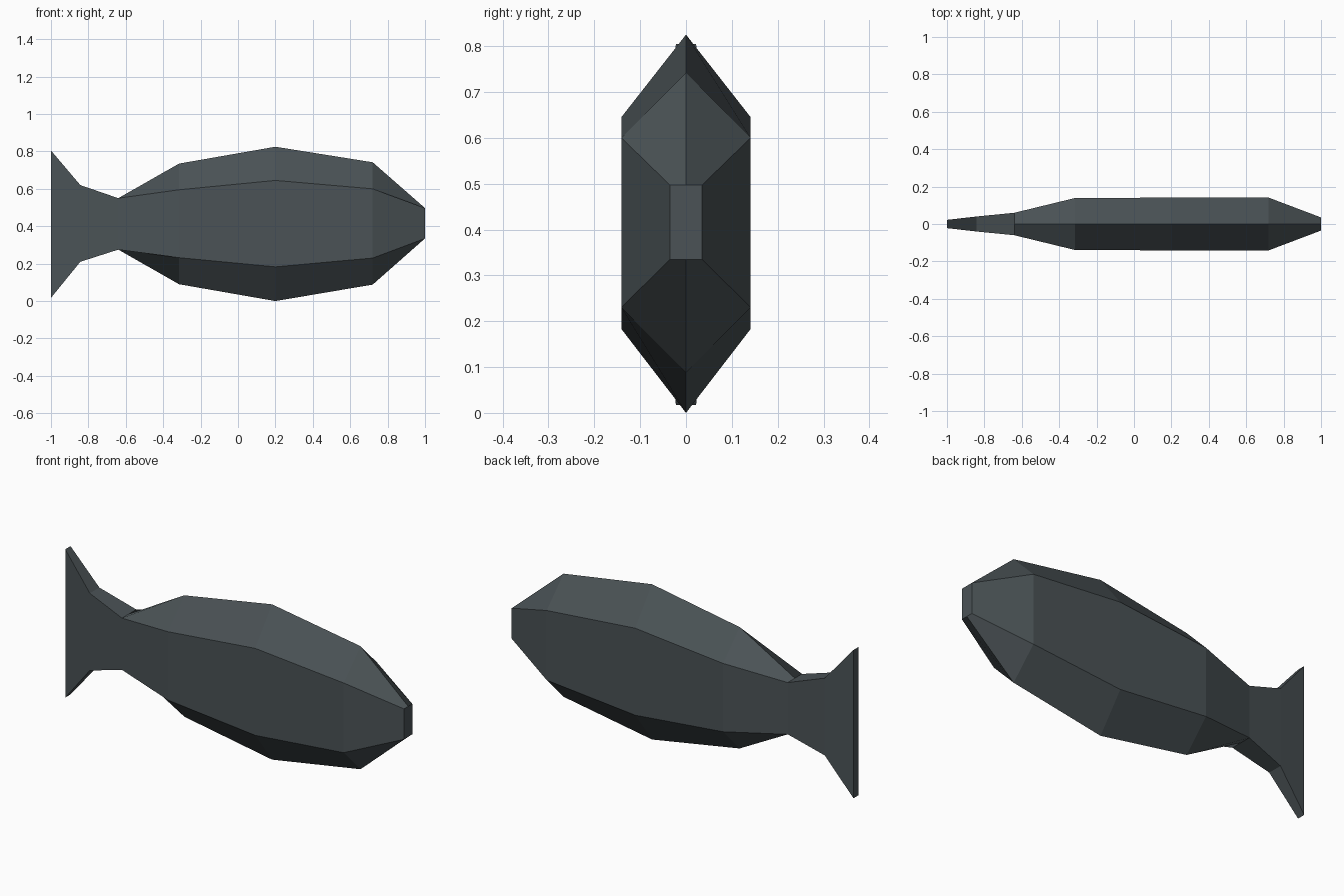
import bpy, bmesh

if "Cube" in bpy.data.objects:
    bpy.data.objects.remove(bpy.data.objects["Cube"])

slate = bpy.data.materials.new("dark slate")
slate.diffuse_color = (0.069, 0.085, 0.092, 1)
slate.use_nodes = True
slate.node_tree.nodes["Principled BSDF"].inputs["Base Color"].default_value = slate.diffuse_color


def loft(name, sections, cap_first=False, cap_last=False):
    """Six-sided loft along x. Section: x, half width, ridge top, side top, side bottom, ridge bottom."""
    bm = bmesh.new()
    rings = []
    for x, w, rt, st, sb, rb in sections:
        pts = [(0, rt), (w, st), (w, sb), (0, rb), (-w, sb), (-w, st)]
        rings.append([bm.verts.new((x, y, z)) for y, z in pts])
    for a, b in zip(rings, rings[1:]):
        for i in range(6):
            j = (i + 1) % 6
            bm.faces.new((a[i], a[j], b[j], b[i]))
    if cap_first:
        bm.faces.new(rings[0])
    if cap_last:
        bm.faces.new(rings[-1][::-1])
    bmesh.ops.recalc_face_normals(bm, faces=bm.faces)
    # Open lofts: make sure the normals point away from the spine
    if sum(f.normal.y * f.calc_center_median().y for f in bm.faces) < 0:
        bmesh.ops.reverse_faces(bm, faces=bm.faces)
    mesh = bpy.data.meshes.new(name)
    bm.to_mesh(mesh)
    bm.free()
    mesh.materials.append(slate)
    obj = bpy.data.objects.new(name, mesh)
    bpy.context.collection.objects.link(obj)
    return obj


# Body: ridged top and bottom, blunt rectangular snout
loft("fish_body", [
    (-0.64, 0.06, 0.55, 0.55, 0.275, 0.275),
    (-0.315, 0.139, 0.735, 0.595, 0.232, 0.09),
    (0.20, 0.141, 0.825, 0.645, 0.183, 0.0),
    (0.72, 0.141, 0.742, 0.60, 0.23, 0.088),
    (1.0, 0.035, 0.497, 0.497, 0.335, 0.335),
], cap_last=True)

# Tail: flat-edged fin flaring from the body's rear
loft("tail_fin", [
    (-1.0, 0.022, 0.805, 0.805, 0.017, 0.017),
    (-0.843, 0.04, 0.62, 0.62, 0.21, 0.21),
    (-0.64, 0.06, 0.55, 0.55, 0.275, 0.275),
], cap_first=True)
